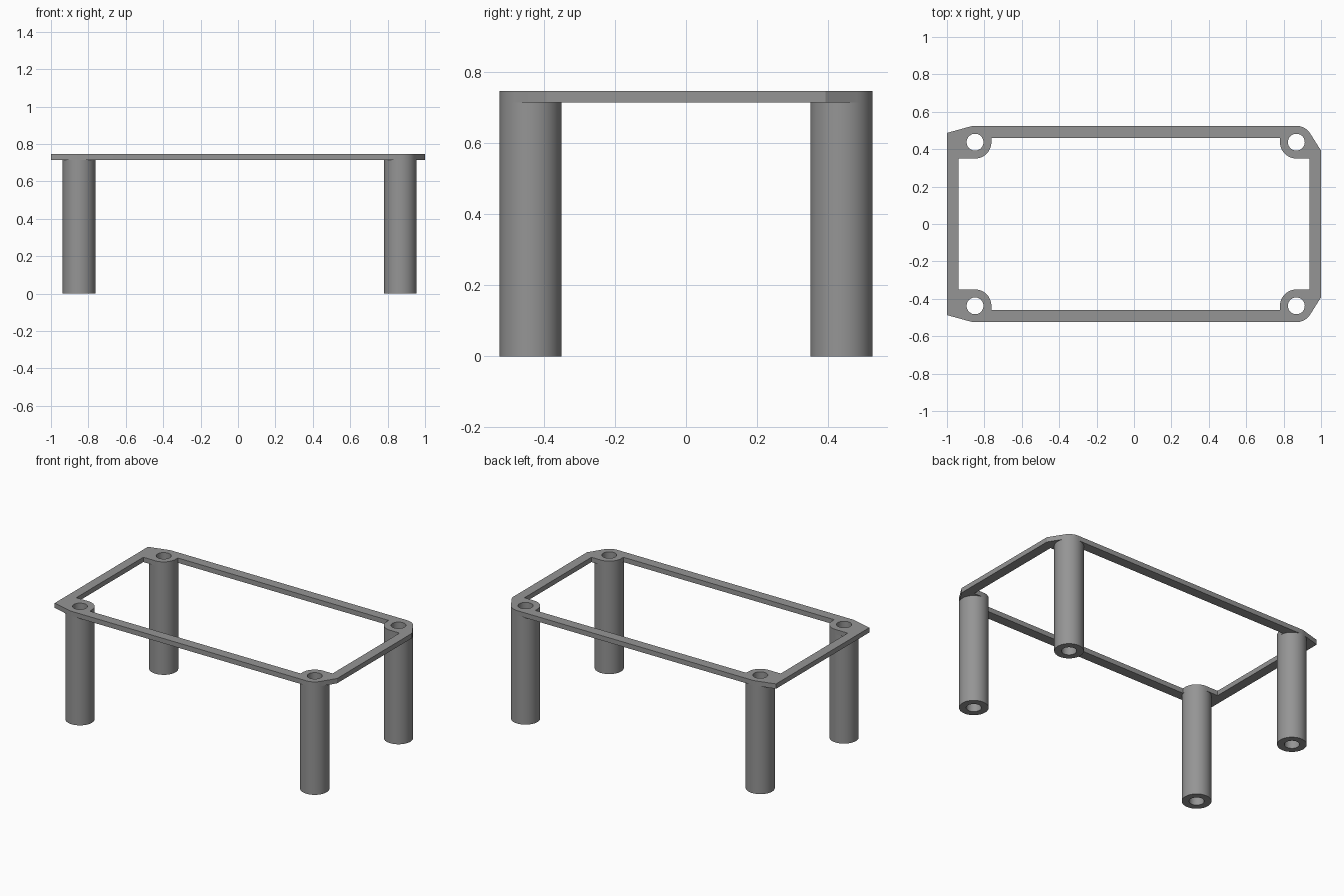
import bpy, bmesh, math
from mathutils import Vector, geometry

if "Cube" in bpy.data.objects:
    bpy.data.objects.remove(bpy.data.objects["Cube"])

LEG_R, HOLE_R, LEG_Y = 0.0875, 0.045, 0.4375
LEG_X = (-0.85, 0.868)
PLATE_Z, TOP_Z = 0.715, 0.747
SIDES = 48

grey = bpy.data.materials.new("grey")
grey.diffuse_color = (0.3, 0.3, 0.3, 1)
grey.use_nodes = True
grey.node_tree.nodes["Principled BSDF"].inputs["Base Color"].default_value = grey.diffuse_color


def circle(cx, cy, r, n=SIDES):
    return [(cx + r * math.cos(2 * math.pi * i / n), cy + r * math.sin(2 * math.pi * i / n)) for i in range(n)]


def slab(name, loops, z0, z1):
    """Fill an outline with holes and extrude it from z0 to z1."""
    bm = bmesh.new()
    edges = []
    for loop in loops:
        vs = [bm.verts.new((x, y, z0)) for x, y in loop]
        edges += [bm.edges.new((vs[i - 1], vs[i])) for i in range(len(vs))]
    bmesh.ops.triangle_fill(bm, edges=edges, use_beauty=True, normal=(0, 0, 1))
    up = bmesh.ops.extrude_face_region(bm, geom=bm.faces[:], use_keep_orig=True)["geom"]
    bmesh.ops.translate(bm, vec=(0, 0, z1 - z0), verts=[g for g in up if isinstance(g, bmesh.types.BMVert)])
    bmesh.ops.recalc_face_normals(bm, faces=bm.faces[:])
    me = bpy.data.meshes.new(name)
    bm.to_mesh(me)
    bm.free()
    me.materials.append(grey)
    ob = bpy.data.objects.new(name, me)
    bpy.context.collection.objects.link(ob)
    bpy.context.view_layer.objects.active = ob
    ob.select_set(True)
    bpy.ops.object.shade_smooth_by_angle(angle=math.radians(30))
    ob.select_set(False)


centres = [(x, s * LEG_Y) for x in LEG_X for s in (-1, 1)]

# outer rim: hull around the leg bosses and the four pointed corners
pts = [(-1, 0.487), (-1, -0.487), (1, 0.392), (1, -0.392)]
for c in centres:
    pts += circle(*c, LEG_R)
outer = [pts[i] for i in geometry.convex_hull_2d([Vector(p) for p in pts])]


# inner opening: rectangle with a rounded boss bitten out of each corner
def corner(cx, edge_x, sx, sy):
    n = SIDES // 4
    arc = [(cx - sx * LEG_R * math.sin(a), sy * (LEG_Y - LEG_R * math.cos(a)))
           for a in (i * math.pi / 2 / n for i in range(n + 1))]
    return [(edge_x, sy * (LEG_Y - LEG_R))] + arc + [(cx - sx * LEG_R, sy * 0.46)]


inner = (corner(LEG_X[1], 0.937, 1, 1) + corner(LEG_X[0], -0.938, -1, 1)[::-1]
         + corner(LEG_X[0], -0.938, -1, -1) + corner(LEG_X[1], 0.937, 1, -1)[::-1])

slab("top_frame", [outer, inner] + [circle(*c, HOLE_R) for c in centres], PLATE_Z, TOP_Z)

# hollow legs
for i, c in enumerate(centres):
    slab(f"leg_{i + 1}", [circle(*c, LEG_R), circle(*c, HOLE_R)], 0, PLATE_Z)
